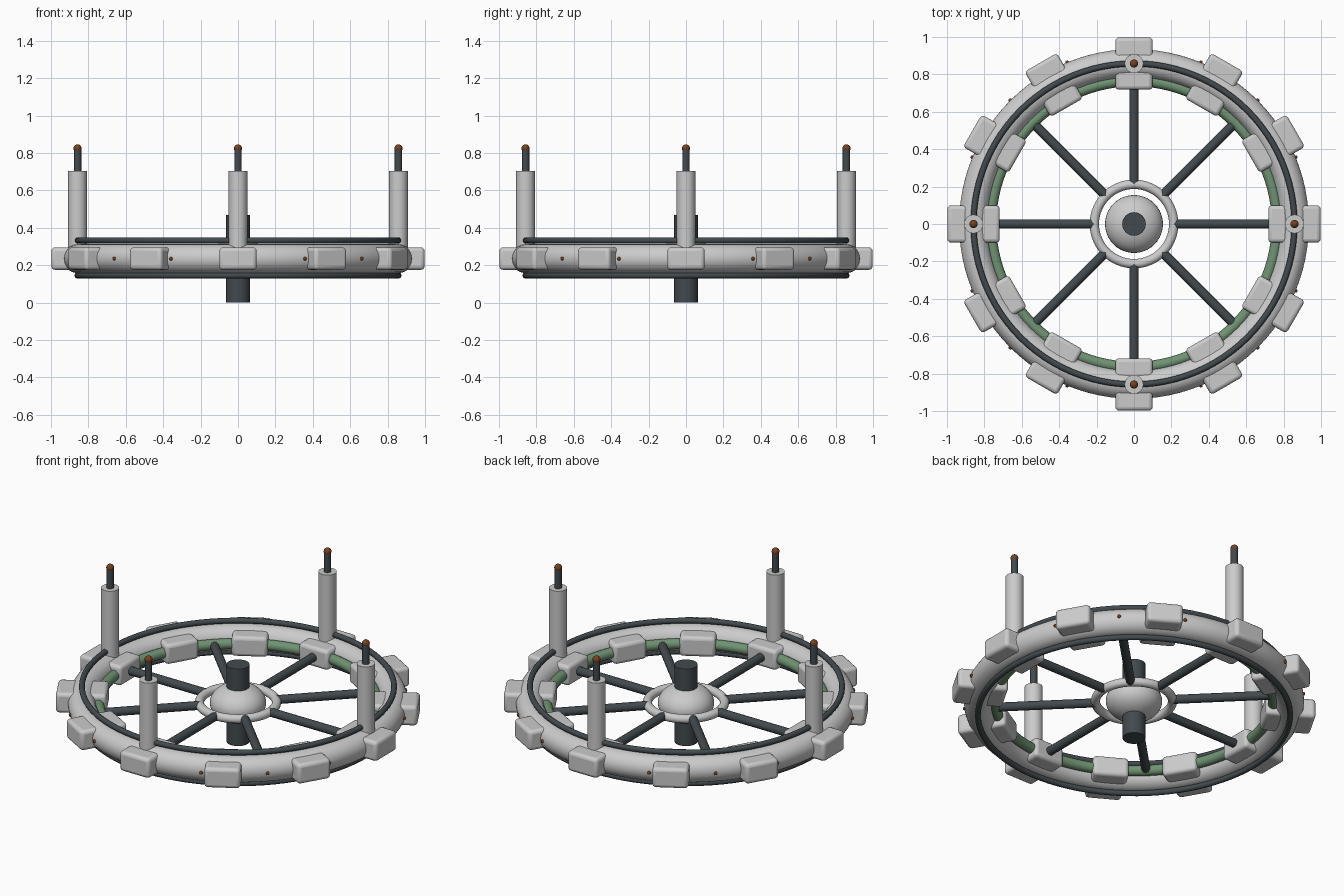
import bpy
from math import pi, cos, sin, radians

if "Cube" in bpy.data.objects:
    bpy.data.objects.remove(bpy.data.objects["Cube"])

ZC = 0.235   # height of the wheel plane
R = 0.858    # radius of the main ring


def material(name, rgb):
    m = bpy.data.materials.new(name)
    m.diffuse_color = (*rgb, 1)
    m.use_nodes = True
    m.node_tree.nodes["Principled BSDF"].inputs["Base Color"].default_value = m.diffuse_color
    return m


DARK = material("dark_metal", (0.055, 0.068, 0.075))
GREEN = material("green", (0.16, 0.29, 0.17))
RUST = material("rust_light", (0.18, 0.055, 0.015))


def finish(name, mat=None):
    o = bpy.context.object
    o.name = name
    if mat:
        o.data.materials.append(mat)
    bpy.ops.object.shade_smooth_by_angle(angle=radians(35))
    return o


def ring(name, major, minor, z, mat=None, seg=96, sides=20):
    bpy.ops.mesh.primitive_torus_add(major_radius=major, minor_radius=minor, location=(0, 0, z),
                                     major_segments=seg, minor_segments=sides)
    return finish(name, mat)


def rod(name, radius, length, loc, rot=(0, 0, 0), mat=None, sides=32):
    bpy.ops.mesh.primitive_cylinder_add(radius=radius, depth=length, location=loc,
                                        rotation=rot, vertices=sides)
    return finish(name, mat)


def ball(name, radius, loc, mat=None, squash=1.0, seg=16):
    bpy.ops.mesh.primitive_uv_sphere_add(radius=radius, location=loc, segments=seg, ring_count=seg // 2)
    bpy.context.object.scale.z = squash
    return finish(name, mat)


def polar(r, a, z):
    return (r * cos(a), r * sin(a), z)


# Rings
ring("main_ring", R, 0.077, ZC, sides=32)
ring("inner_green_ring", 0.766, 0.03, ZC, GREEN)
ring("upper_rail", R, 0.016, ZC + 0.097, DARK)
ring("lower_rail", R, 0.016, ZC - 0.09, DARK)
ring("hub_ring", 0.212, 0.025, ZC, seg=64)

# Hub and axle
ball("hub", 0.155, (0, 0, ZC), squash=0.7, seg=40)
rod("axle", 0.063, 0.467, (0, 0, 0.2335), mat=DARK)

# Spokes
for i in range(8):
    a = i * pi / 4
    rod(f"spoke_{i}", 0.025, 0.55, polar(0.485, a, ZC), (0, pi / 2, a), DARK, 20)

# Modules passing through the ring
for i in range(12):
    a = i * pi / 6
    bpy.ops.mesh.primitive_cube_add(size=1, location=polar(R, a, ZC), rotation=(0, 0, a))
    o = bpy.context.object
    o.scale = (0.28, 0.2, 0.12)
    bpy.ops.object.transform_apply(location=False, rotation=False, scale=True)
    finish(f"module_{i}")
    b = o.modifiers.new("bevel", "BEVEL")
    b.width = 0.02
    b.segments = 3

# Marker lights around the rim
for i in range(16):
    ball(f"marker_light_{i}", 0.01, polar(R + 0.077, i * pi / 8, ZC), RUST, seg=12)

# Docking masts with antenna and tip light
for i in range(4):
    a = i * pi / 2
    rod(f"mast_{i}", 0.05, 0.41, polar(R, a, 0.498))
    rod(f"antenna_{i}", 0.02, 0.14, polar(R, a, 0.755), mat=DARK, sides=20)
    ball(f"tip_light_{i}", 0.022, polar(R, a, 0.824), RUST)
